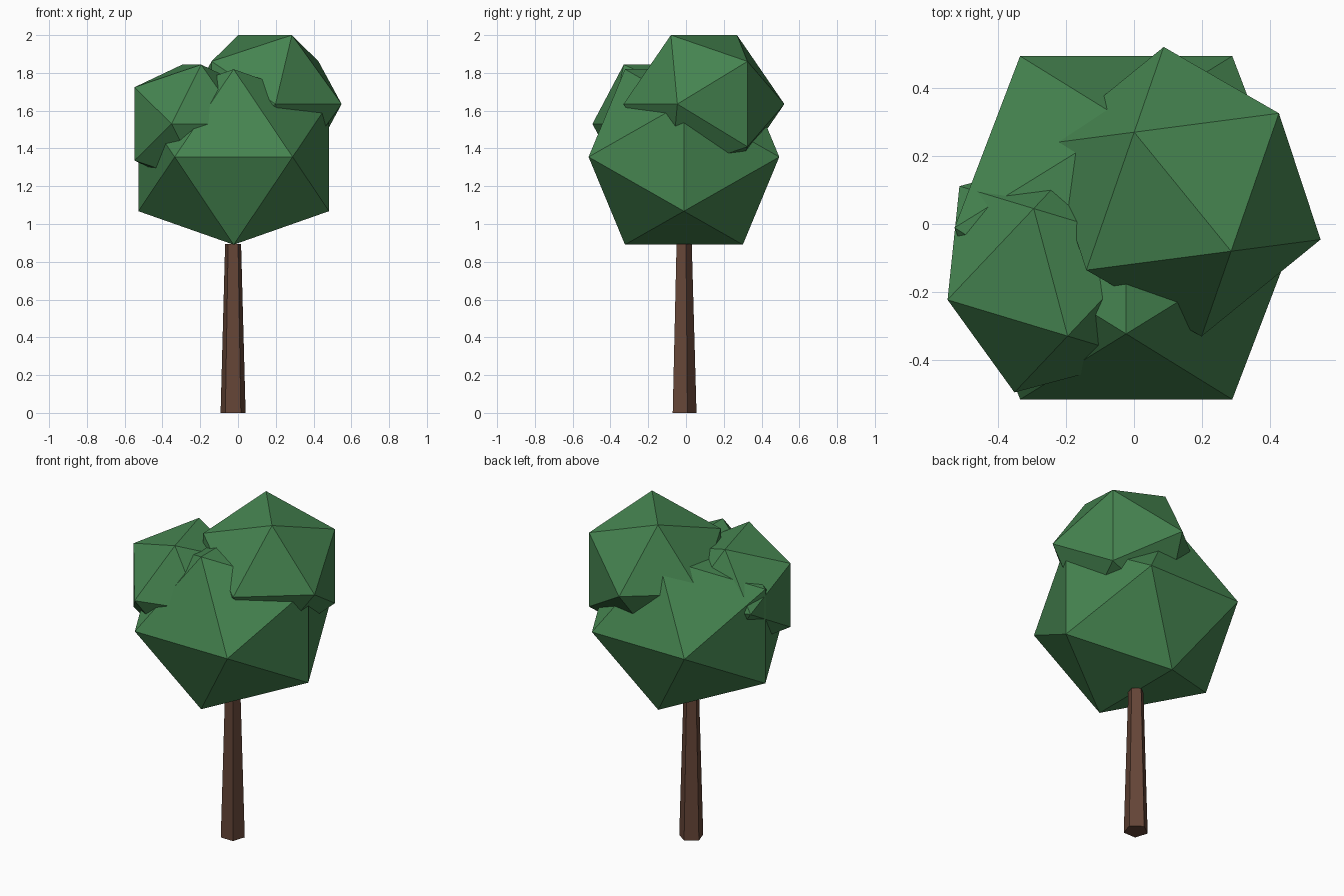
import bpy, bmesh, math
from mathutils import Vector, Matrix

if "Cube" in bpy.data.objects:
    bpy.data.objects.remove(bpy.data.objects["Cube"])


def material(name, rgb):
    m = bpy.data.materials.new(name)
    m.diffuse_color = (*rgb, 1.0)
    m.use_nodes = True
    m.node_tree.nodes["Principled BSDF"].inputs["Base Color"].default_value = m.diffuse_color
    return m


LEAF = material("leaf green", (0.06, 0.23, 0.08))
BARK = material("bark brown", (0.13, 0.06, 0.038))


def finish(bm, name, mat):
    bmesh.ops.recalc_face_normals(bm, faces=bm.faces)
    me = bpy.data.meshes.new(name)
    bm.to_mesh(me)
    bm.free()
    me.materials.append(mat)
    ob = bpy.data.objects.new(name, me)
    bpy.context.collection.objects.link(ob)
    return ob


def leaf_clump(name, centre, half_edge, angle, z_scale=1.0):
    """Icosahedron resting on an edge: hull of three golden rectangles."""
    a, b = half_edge, half_edge * (1 + math.sqrt(5)) / 2
    turn = Matrix.Rotation(angle, 3, 'Z')
    bm = bmesh.new()
    for s in (-1, 1):
        for t in (-1, 1):
            for p in ((0, s * a, t * b), (s * a, t * b, 0), (t * b, 0, s * a)):
                v = turn @ Vector(p)
                v.z *= z_scale
                bm.verts.new(v + Vector(centre))
    bmesh.ops.convex_hull(bm, input=bm.verts)
    return finish(bm, name, LEAF)


# Foliage: a large lower clump and two smaller upper ones
leaf_clump("main_foliage", (-0.023, -0.011, 1.355), 0.312, 0, 0.92)
leaf_clump("upper_right_foliage", (0.143, 0.095, 1.635), 0.2257, math.atan2(0.285, 0.35))
leaf_clump("upper_left_foliage", (-0.245, -0.142, 1.53), 0.194, math.atan2(0.1, 0.375))

# Trunk: tapered five-sided column, flat side to the front
bm = bmesh.new()
rings = []
for r, z in ((0.0697, 0.0), (0.0445, 0.893)):
    rings.append([bm.verts.new((-0.026 + r * math.cos(math.pi / 2 + i * math.tau / 5),
                                -0.014 + r * math.sin(math.pi / 2 + i * math.tau / 5), z))
                  for i in range(5)])
low, high = rings
bm.faces.new(low)
bm.faces.new(high)
for i in range(5):
    j = (i + 1) % 5
    bm.faces.new((low[i], low[j], high[j], high[i]))
finish(bm, "trunk", BARK)
